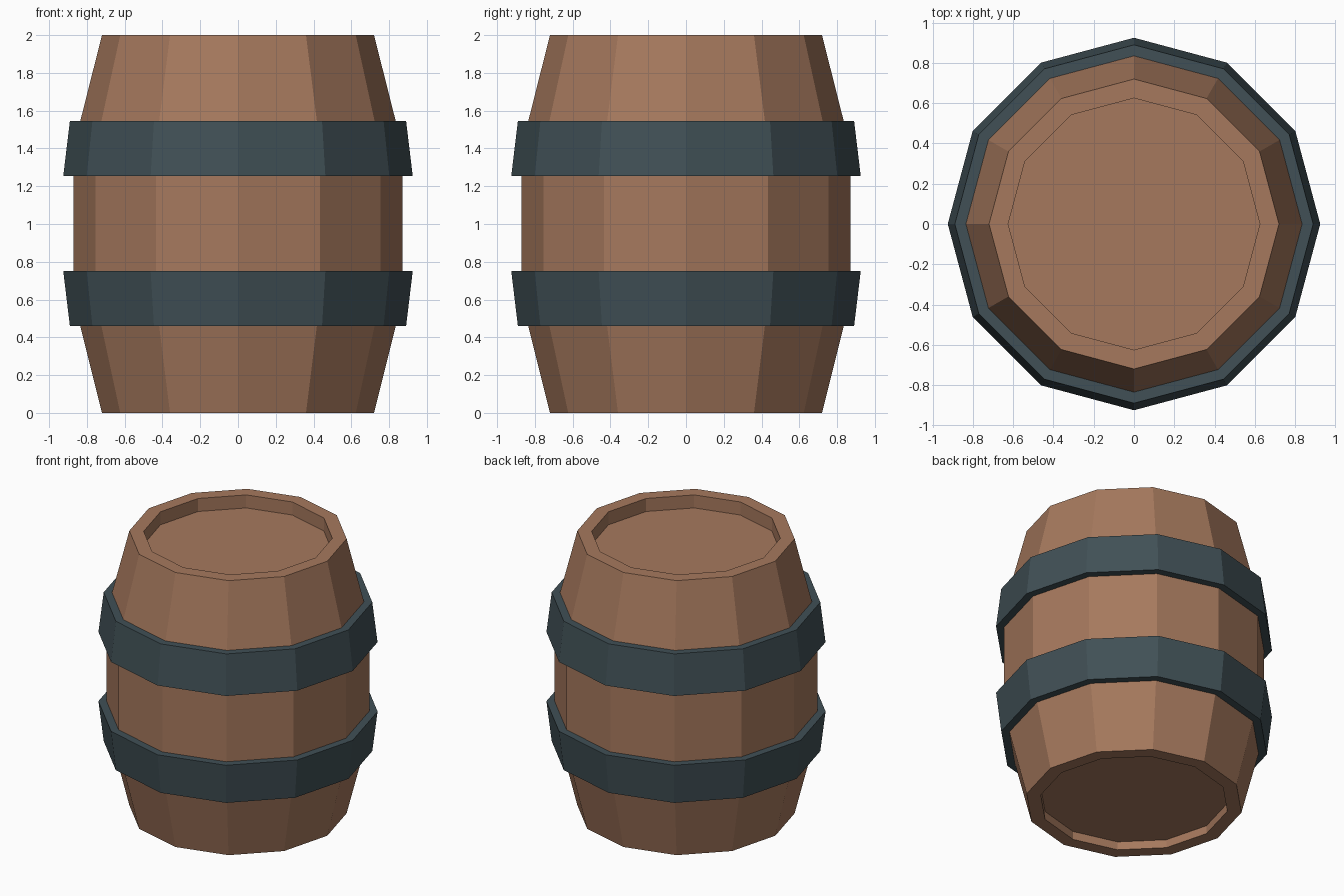
import bpy, bmesh
from math import cos, sin, pi

if "Cube" in bpy.data.objects:
    bpy.data.objects.remove(bpy.data.objects["Cube"])

SIDES = 12


def material(name, rgb):
    m = bpy.data.materials.new(name)
    m.diffuse_color = (*rgb, 1)
    m.use_nodes = True
    m.node_tree.nodes["Principled BSDF"].inputs["Base Color"].default_value = m.diffuse_color
    return m


def lathe(name, profile, mat, closed=False):
    """Revolve (radius, z) points; an open profile gets a flat cap at each end."""
    bm = bmesh.new()
    rings = [[bm.verts.new((r * cos(2 * pi * i / SIDES), r * sin(2 * pi * i / SIDES), z))
              for i in range(SIDES)] for r, z in profile]
    pairs = list(zip(rings, rings[1:]))
    if closed:
        pairs.append((rings[-1], rings[0]))
    else:
        bm.faces.new(rings[0])
        bm.faces.new(rings[-1])
    for a, b in pairs:
        for i in range(SIDES):
            j = (i + 1) % SIDES
            bm.faces.new((a[i], a[j], b[j], b[i]))
    bmesh.ops.recalc_face_normals(bm, faces=bm.faces)
    mesh = bpy.data.meshes.new(name)
    bm.to_mesh(mesh)
    bm.free()
    mesh.materials.append(mat)
    obj = bpy.data.objects.new(name, mesh)
    bpy.context.collection.objects.link(obj)
    return obj


wood = material("wood", (0.38, 0.19, 0.11))
iron = material("iron", (0.052, 0.08, 0.092))

# Wooden body with a recessed lid and base
lathe("barrel_body", [(0.625, 0.06), (0.625, 0), (0.72, 0), (0.835, 0.46),
                      (0.87, 0.75), (0.87, 1.255), (0.835, 1.545), (0.72, 2),
                      (0.625, 2), (0.625, 1.905)], wood)

# Metal hoops that follow the taper of the staves
for name, (z0, r0), (z1, r1) in (("lower_hoop", (0.46, 0.835), (0.75, 0.87)),
                                 ("upper_hoop", (1.255, 0.87), (1.545, 0.835))):
    t = 0.055
    lathe(name, [(r0, z0), (r0 + t, z0), (r1 + t, z1), (r1, z1)], iron, closed=True)
